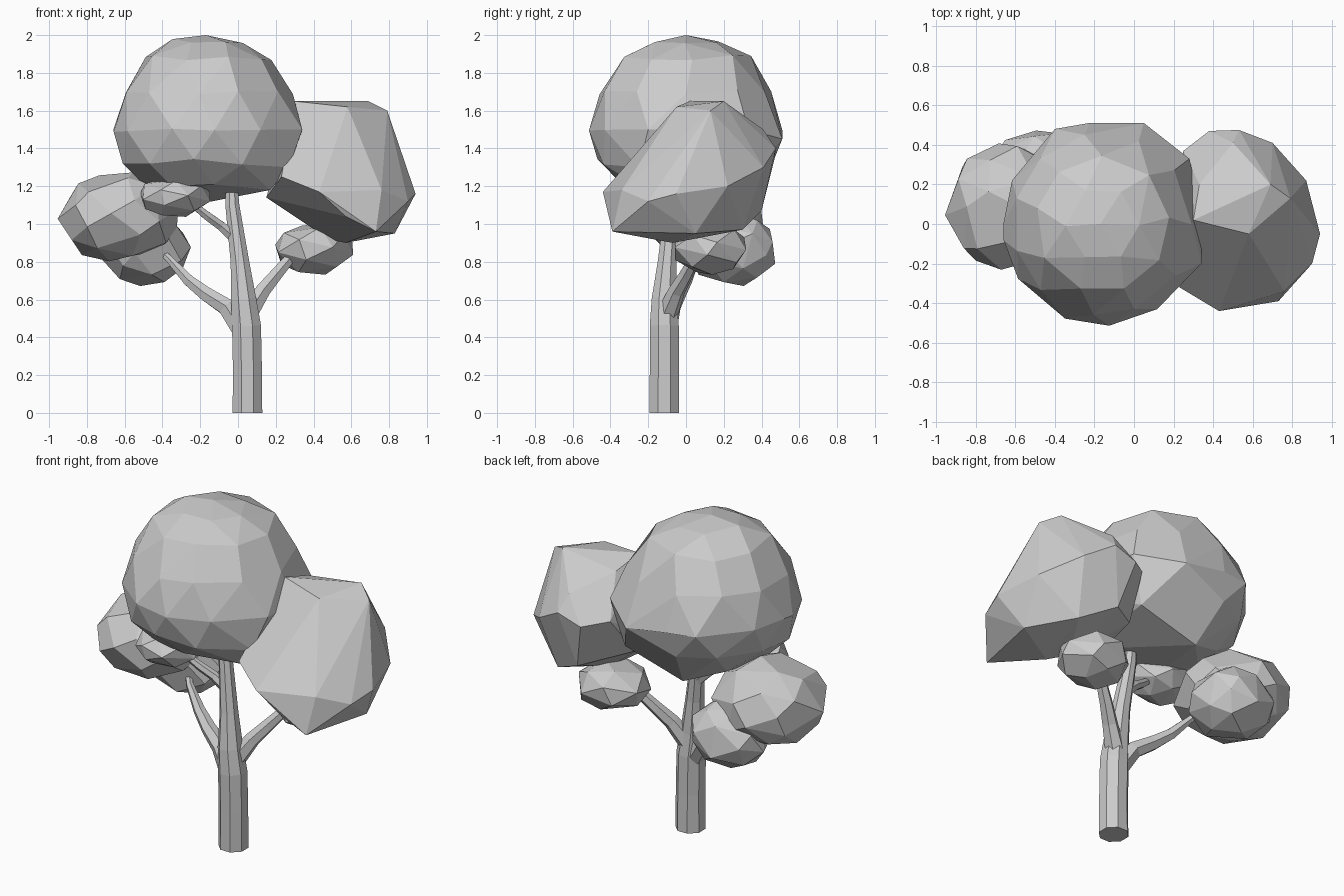
import bpy, bmesh, math, random
from mathutils import Vector

if "Cube" in bpy.data.objects:
    bpy.data.objects.remove(bpy.data.objects["Cube"])

random.seed(4)


def finish(name, bm):
    bmesh.ops.recalc_face_normals(bm, faces=bm.faces)
    mesh = bpy.data.meshes.new(name)
    bm.to_mesh(mesh)
    bm.free()
    obj = bpy.data.objects.new(name, mesh)
    bpy.context.collection.objects.link(obj)
    return obj


def hull(name, points):
    """Faceted convex clump through a handful of points."""
    bm = bmesh.new()
    for p in points:
        bm.verts.new(p)
    bmesh.ops.convex_hull(bm, input=bm.verts)
    loose = [v for v in bm.verts if not v.link_faces]
    bmesh.ops.delete(bm, geom=loose, context='VERTS')
    bmesh.ops.dissolve_limit(bm, angle_limit=math.radians(8),
                             verts=bm.verts, edges=bm.edges)
    return finish(name, bm)


def clump(name, centre, radii, n):
    """Small leaf clump: points spread evenly over an ellipsoid."""
    pts = []
    for i in range(n):
        h = 1 - 2 * (i + 0.5) / n
        a = i * 2.39996 + random.uniform(-0.2, 0.2)
        r = math.sqrt(1 - h * h)
        d = (r * math.cos(a), r * math.sin(a), h)
        k = random.uniform(1.0, 1.06)
        pts.append([c + s * k * e for c, s, e in zip(centre, radii, d)])
    return hull(name, pts)


def limb(name, path, sides):
    """Tapered polygonal tube along (x, y, z, radius) stations."""
    bm = bmesh.new()
    pts = [Vector(p[:3]) for p in path]
    rings = []
    for i, p in enumerate(pts):
        t = pts[min(i + 1, len(pts) - 1)] - pts[max(i - 1, 0)]
        t.normalize()
        u = Vector((0, 1, 0)).cross(t).normalized()
        v = t.cross(u)
        ring = []
        for k in range(sides):
            a = 2 * math.pi * (k + 0.5) / sides
            ring.append(bm.verts.new(p + path[i][3] * (u * math.cos(a) + v * math.sin(a))))
        rings.append(ring)
    for a, b in zip(rings, rings[1:]):
        for k in range(sides):
            j = (k + 1) % sides
            bm.faces.new((a[k], a[j], b[j], b[k]))
    bm.faces.new(rings[0][::-1])
    bm.faces.new(rings[-1])
    return finish(name, bm)


# Trunk and branches
limb("trunk", [(.05, -.115, 0, .085), (.05, -.115, .23, .083), (.045, -.115, .46, .083),
               (.03, -.115, .6, .072), (.01, -.1, .8, .053),
               (-.03, -.075, 1.1, .04), (-.035, -.065, 1.25, .03)], 8)
limb("left_branch", [(.03, -.11, .42, .058), (-.06, -.08, .56, .052), (-.17, -.04, .63, .043),
                     (-.26, 0, .7, .034), (-.36, .05, .81, .022), (-.42, .12, .87, .018)], 6)
limb("right_branch", [(.05, -.1, .52, .058), (.13, -.05, .645, .045),
                      (.2, 0, .73, .038), (.31, .07, .86, .028)], 6)
limb("upper_branch", [(-.01, -.08, .92, .035), (-.09, -.1, .99, .028),
                      (-.16, -.13, 1.04, .026), (-.26, -.17, 1.12, .018)], 6)

# Main crown: rings of a rounded dome, plus bulges to the right and underneath
crown = [(-.17, 0, 2.0), (-.1, .02, 1.15), (.34, -.2, 1.5), (.32, .05, 1.55),
         (.28, .33, 1.5), (.27, -.25, 1.3), (.17, -.22, 1.18), (-.19, .3, 1.11),
         (.05, .51, 1.45), (.2, .3, 1.22), (-.4, .48, 1.5), (-.66, 0, 1.5)]
for i, (z, r, n) in enumerate([(1.97, .19, 6), (1.88, .345, 9), (1.7, .46, 11),
                               (1.5, .515, 12), (1.33, .475, 11), (1.21, .34, 8)]):
    for k in range(n):
        a = 2 * math.pi * (k + 0.2 * (i % 2)) / n + random.uniform(-.07, .07)
        crown.append((-.16 + r * .98 * math.cos(a), r * math.sin(a),
                      z + random.uniform(-.015, .015)))
hull("main_crown", crown)

# Right crown: large-faceted boulder shape
hull("right_crown", [
    (.3, .02, 1.65), (.58, -.05, 1.62), (.69, .2, 1.65), (.79, .13, 1.6), (.33, .2, 1.6),
    (.5, .41, 1.5), (.25, .37, 1.38), (.38, .47, 1.35), (.53, .475, 1.4), (.7, .41, 1.3),
    (.87, .22, 1.2), (.94, -.05, 1.16), (.9, -.2, 1.12), (.73, -.39, .96), (.43, -.44, 1.17),
    (.76, -.34, 1.18), (.23, -.32, 1.25), (.15, -.05, 1.14), (.2, .2, 1.15),
    (.57, -.4, 1.04), (.48, .02, .92), (.57, -.07, .9), (.83, .05, .95), (.65, .3, .97),
    (.45, .4, 1.07)])

# Small leaf clumps on the branch ends
clump("left_clump", (-.63, .085, 1.035), (.31, .318, .238), 34)
clump("lower_left_clump", (-.49, .245, .87), (.24, .235, .195), 28)
clump("front_clump", (-.335, -.19, 1.145), (.19, .165, .108), 22)
clump("right_clump", (.4, .125, .87), (.207, .198, .14), 22)
